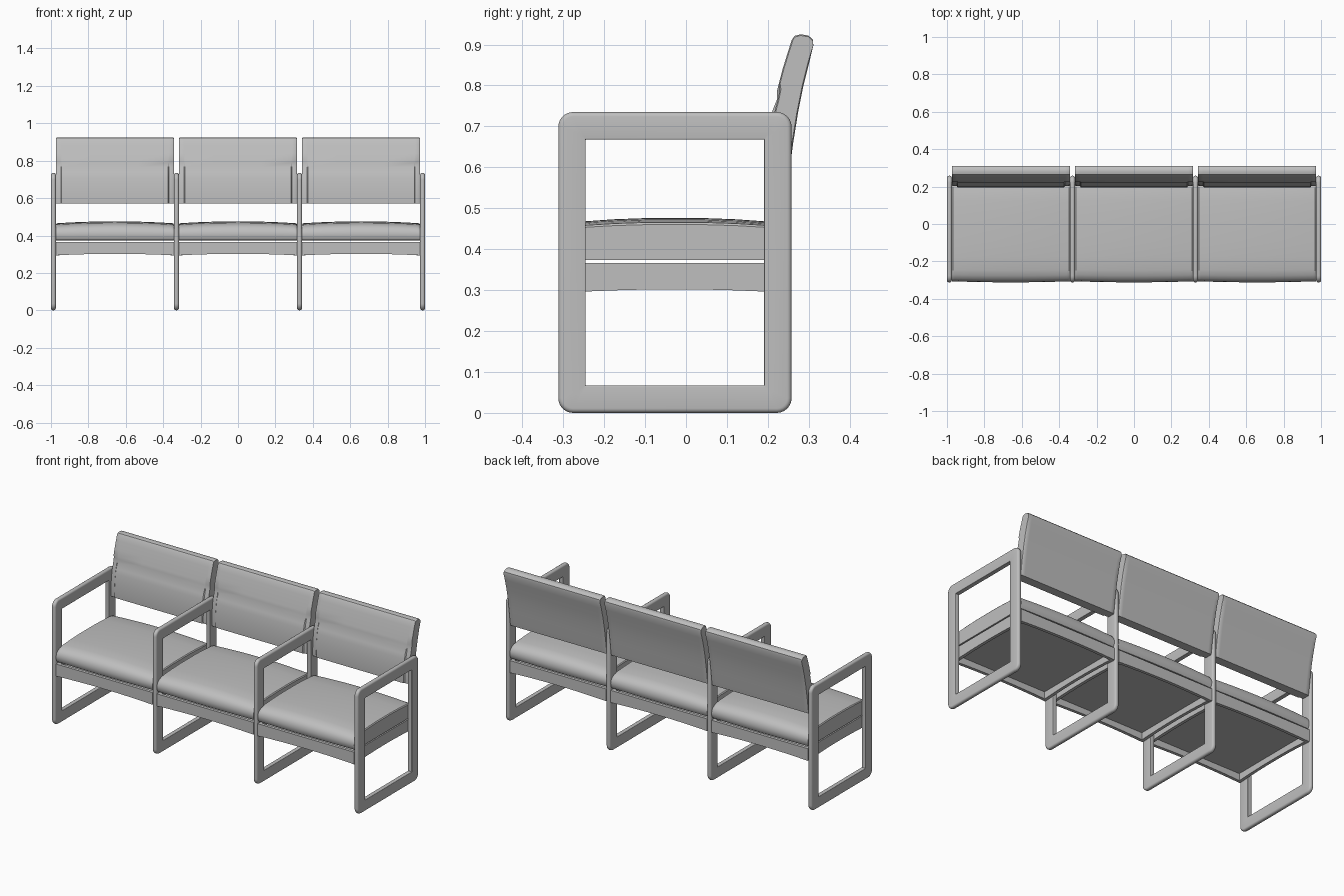
import bpy, bmesh, math

cube = bpy.data.objects.get("Cube")
if cube:
    bpy.data.objects.remove(cube, do_unlink=True)

GRAY = (0.52, 0.52, 0.52, 1)
mat = bpy.data.materials.new("light gray")
mat.use_nodes = True
mat.diffuse_color = GRAY
mat.node_tree.nodes["Principled BSDF"].inputs["Base Color"].default_value = GRAY

BAY = 0.658       # spacing between frames
MID_Y = -0.027    # depth centre of frames and seats
HALF_W = 0.3145   # half width of one seat


def loft(name, loops, x=0.0, closed=False):
    """Skin a row of equal closed loops; cap the ends unless the row closes."""
    bm = bmesh.new()
    rows = [[bm.verts.new(p) for p in loop] for loop in loops]
    n = len(rows[0])
    pairs = list(zip(rows, rows[1:]))
    if closed:
        pairs.append((rows[-1], rows[0]))
    else:
        bm.faces.new(rows[0])
        bm.faces.new(rows[-1])
    for a, b in pairs:
        for i in range(n):
            j = (i + 1) % n
            bm.faces.new((a[i], a[j], b[j], b[i]))
    bmesh.ops.recalc_face_normals(bm, faces=bm.faces)
    mesh = bpy.data.meshes.new(name)
    bm.to_mesh(mesh)
    bm.free()
    mesh.materials.append(mat)
    obj = bpy.data.objects.new(name, mesh)
    obj.location.x = x
    bpy.context.collection.objects.link(obj)
    bpy.ops.object.select_all(action='DESELECT')
    obj.select_set(True)
    bpy.context.view_layer.objects.active = obj
    bpy.ops.object.shade_smooth_by_angle(angle=math.radians(35))
    return obj


def rounded_rect(cx, cy, hw, hh, radii, steps=6):
    """Outline points; radii run from the upper right corner anticlockwise."""
    pts = []
    signs = ((1, 1), (-1, 1), (-1, -1), (1, -1))
    for k, ((sx, sy), r) in enumerate(zip(signs, radii)):
        for i in range(steps + 1):
            a = math.pi / 2 * (k + i / steps)
            pts.append((cx + sx * (hw - r) + r * math.cos(a),
                        cy + sy * (hh - r) + r * math.sin(a)))
    return pts


# Closed leg and armrest frames, rounded on the outer rim
def side_frame(name, x):
    section = rounded_rect(0.0335, 0, 0.0335, 0.013, (0.003, 0.011, 0.011, 0.003), 4)
    loops = []
    for inset, sx in section:
        r = max(0.036 - inset, 0.001)
        outline = rounded_rect(MID_Y, 0.3675, 0.285 - inset, 0.3675 - inset, (r,) * 4)
        loops.append([(sx, y, z) for y, z in outline])
    loft(name, loops, x, closed=True)


# Crowned seat cushion with soft front and back edges
def cushion(name, x):
    half = [(0.255, 0.373), (0.275, 0.376), (0.283, 0.39), (0.285, 0.41),
            (0.281, 0.43), (0.27, 0.447), (0.25, 0.46), (0.22, 0.468),
            (0.15, 0.473), (0.07, 0.476)]
    profile = half + [(-d, z) for d, z in reversed(half)]
    loops = []
    for t in (-1, -0.985, -0.95, -0.8, -0.6, -0.3, 0, 0.3, 0.6, 0.8, 0.95, 0.985, 1):
        drop = 0.011 * t * t + (0.005 if abs(t) == 1 else 0)
        loops.append([(t * HALF_W, MID_Y + d * (1 - 0.02 * t * t),
                       z - drop * max(0, (z - 0.4) / 0.076)) for d, z in profile])
    loft(name, loops, x)


# Leaning backrest with a raised pad and a lumbar groove
def backrest(name, x):
    front = [(0.197, 0.572), (0.196, 0.60), (0.199, 0.66), (0.205, 0.71),
             (0.211, 0.738), (0.218, 0.765), (0.223, 0.79), (0.227, 0.805),
             (0.236, 0.84), (0.25, 0.885), (0.258, 0.91)]
    top = [(0.265, 0.921), (0.28, 0.925), (0.299, 0.922), (0.31, 0.912), (0.311, 0.90)]
    back = [(0.302, 0.86), (0.287, 0.80), (0.274, 0.735), (0.262, 0.66),
            (0.254, 0.60), (0.249, 0.572)]
    loops = []
    for t in (-1, -0.985, -0.92, -0.905, -0.4, 0, 0.4, 0.905, 0.92, 0.985, 1):
        edge = 0.003 if abs(t) == 1 else 0
        loop = []
        for y, z in front:
            low = z < 0.80
            groove = 0.004 if 0.75 < z < 0.78 else 0
            recess = 0.006 if low and abs(t) > 0.91 else groove
            loop.append((t * HALF_W, y + recess + edge, z))
        loop += [(t * HALF_W, y, z - edge) for y, z in top]
        loop += [(t * HALF_W, y - edge, z) for y, z in back]
        loops.append(loop)
    loft(name, loops, x)


# Under-seat rail with an arched lower edge, running along x or y
def rail(name, x, offset, half_len, along_x):
    loops = []
    for i in range(9):
        t = -1 + i / 4
        low = 0.294 + 0.008 * (1 - t * t)
        ends = ((-0.009, low), (0.009, low), (0.009, 0.366), (-0.009, 0.366))
        if along_x:
            loops.append([(t * half_len, MID_Y + offset + w, z) for w, z in ends])
        else:
            loops.append([(offset + w, MID_Y + t * half_len, z) for w, z in ends])
    loft(name, loops, x)


# Flat panel closing the seat base
def base_panel(name, x):
    loops = [[(px, MID_Y + py, z) for px, py in rounded_rect(0, 0, 0.298, 0.265, (0.004,) * 4, 1)]
             for z in (0.336, 0.346)]
    loft(name, loops, x)


for i in range(4):
    side_frame(f"side_frame_{i + 1}", (i - 1.5) * BAY)

for i in range(3):
    x = (i - 1) * BAY
    cushion(f"seat_cushion_{i + 1}", x)
    backrest(f"backrest_{i + 1}", x)
    base_panel(f"seat_base_{i + 1}", x)
    rail(f"front_rail_{i + 1}", x, -0.271, HALF_W, True)
    rail(f"back_rail_{i + 1}", x, 0.271, HALF_W, True)
    rail(f"right_rail_{i + 1}", x, -0.305, 0.262, False)
    rail(f"left_rail_{i + 1}", x, 0.305, 0.262, False)
